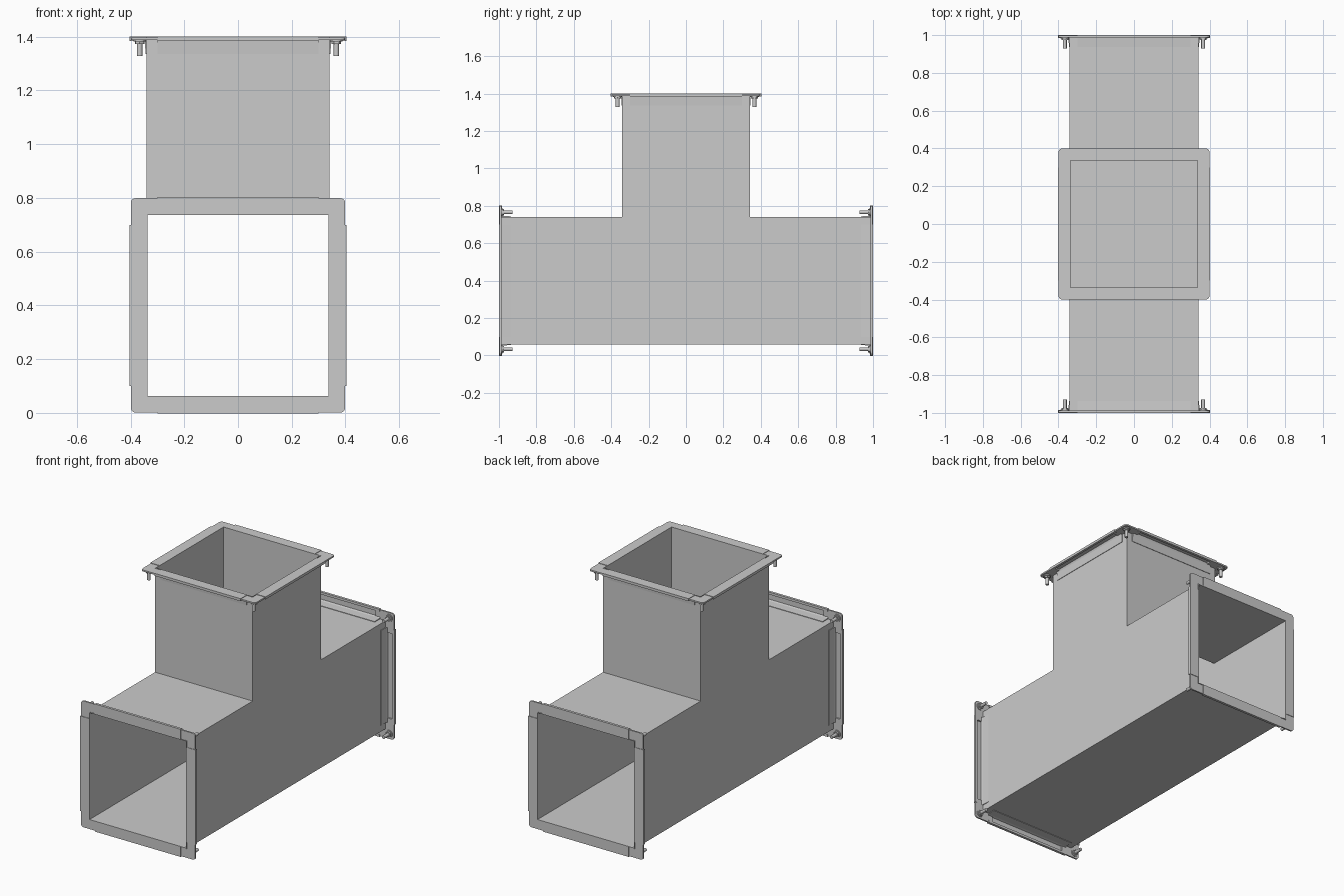
import bpy, bmesh, math
from mathutils import Matrix, Vector

if "Cube" in bpy.data.objects:
    bpy.data.objects.remove(bpy.data.objects["Cube"])

CENTRE = Matrix.Translation((0, 0, 0.4))   # crossing point of the three arms


def finish(bm, name, smooth=False):
    bmesh.ops.recalc_face_normals(bm, faces=bm.faces)
    me = bpy.data.meshes.new(name)
    bm.to_mesh(me)
    bm.free()
    if smooth:
        me.polygons.foreach_set("use_smooth", [True] * len(me.polygons))
        me.set_sharp_from_angle(angle=math.radians(35))
    return me


def place(name, me, matrix):
    ob = bpy.data.objects.new(name, me)
    ob.matrix_world = matrix
    bpy.context.collection.objects.link(ob)
    return ob


def prism(bm, points, vector):
    face = bm.faces.new([bm.verts.new(p) for p in points])
    ext = bmesh.ops.extrude_face_region(bm, geom=[face], use_keep_orig=True)
    verts = [g for g in ext["geom"] if isinstance(g, bmesh.types.BMVert)]
    bmesh.ops.translate(bm, verts=verts, vec=Vector(vector))


def cylinder(bm, radius, z0, z1, sides, xy):
    bmesh.ops.create_cone(bm, cap_ends=True, segments=sides, radius1=radius,
                          radius2=radius, depth=z1 - z0,
                          matrix=Matrix.Translation((xy, xy, (z0 + z1) / 2)))


# Sheet metal tee: T-shaped side walls joined by strips, three open ends
W = 0.339
tee = [(-1, -W), (1, -W), (1, W), (W, W), (W, 1), (-W, 1), (-W, W), (-1, W)]
bm = bmesh.new()
left = [bm.verts.new((-W, y, z)) for y, z in tee]
right = [bm.verts.new((W, y, z)) for y, z in tee]
bm.faces.new(left)
bm.faces.new(right)
for i in range(8):
    if i not in (1, 4, 7):
        j = (i + 1) % 8
        bm.faces.new((left[i], left[j], right[j], right[i]))
duct = place("duct_tee", finish(bm, "duct_tee"), CENTRE)
mod = duct.modifiers.new("sheet_thickness", "SOLIDIFY")
mod.thickness = 0.004
mod.offset = 0
mod.use_even_offset = True

# Flange rail: folded profile with a leg on the duct and a hemmed outer lip
profile = [(0.341, 0.936), (0.341, 1.0), (0.403, 1.0), (0.403, 0.984),
           (0.388, 0.984), (0.388, 0.987), (0.400, 0.987), (0.400, 0.997),
           (0.351, 0.997), (0.347, 0.985), (0.344, 0.936)]
bm = bmesh.new()
prism(bm, [(r, -0.3, z) for r, z in profile], (0, 0.6, 0))
rail = finish(bm, "flange_rail")

# Corner plate: L shape with a rounded outer corner, arms tucked into the rails
outer, rad = 0.399, 0.018
arc = [(outer - rad + rad * math.cos(a), outer - rad + rad * math.sin(a))
       for a in (math.radians(15 * i) for i in range(7))]
outline = [(0.341, 0.27), (outer, 0.27)] + arc + [(0.27, outer), (0.27, 0.341), (0.341, 0.341)]
outline = [(0.353, 0.27), (outer, 0.27)] + arc + [
    (0.27, outer), (0.27, 0.353), (0.3, 0.353), (0.3, 0.341),
    (0.341, 0.341), (0.341, 0.3), (0.353, 0.3)]
bm = bmesh.new()
prism(bm, [(x, y, 0.9875) for x, y in outline], (0, 0, 0.0095))
corner = finish(bm, "flange_corner")

# Corner bolt: stud, washer and hexagonal nut
bm = bmesh.new()
cylinder(bm, 0.010, 0.928, 0.99, 16, 0.366)
cylinder(bm, 0.023, 0.982, 0.9878, 20, 0.366)
cylinder(bm, 0.018, 0.973, 0.983, 6, 0.366)
bolt = finish(bm, "corner_bolt", smooth=True)

# Repeat the flange on the top, front and back openings
for end, angle in (("top", 0), ("front", 90), ("back", -90)):
    arm = CENTRE @ Matrix.Rotation(math.radians(angle), 4, 'X')
    for k in range(4):
        m = arm @ Matrix.Rotation(math.radians(90 * k), 4, 'Z')
        place(f"{end}_flange_rail_{k + 1}", rail, m)
        place(f"{end}_flange_corner_{k + 1}", corner, m)
        place(f"{end}_corner_bolt_{k + 1}", bolt, m)
